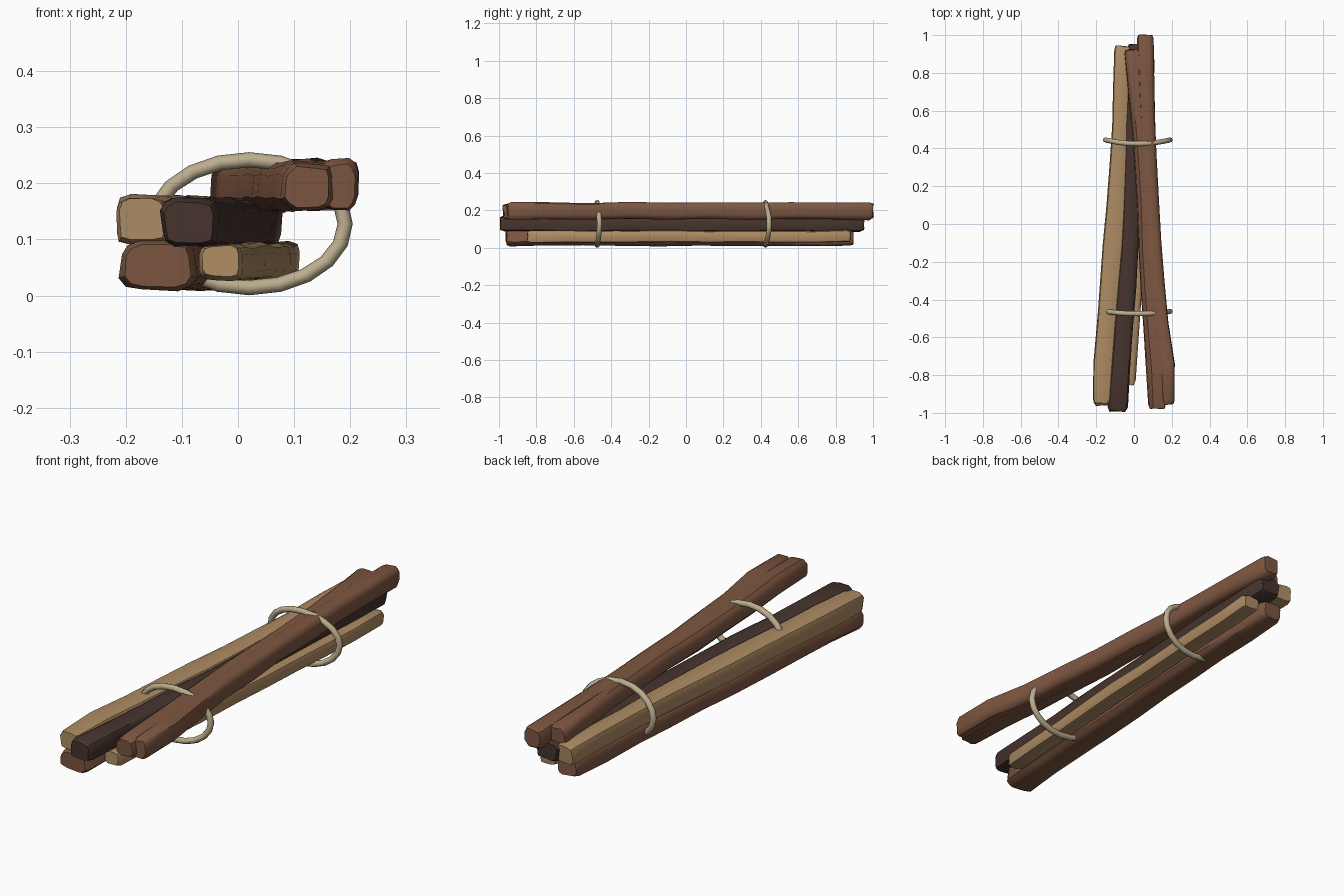
import bpy, bmesh, math, random

if "Cube" in bpy.data.objects:
    bpy.data.objects.remove(bpy.data.objects["Cube"])


def material(name, color):
    m = bpy.data.materials.new(name)
    m.use_nodes = True
    m.diffuse_color = (*color, 1)
    m.node_tree.nodes["Principled BSDF"].inputs["Base Color"].default_value = (*color, 1)
    return m


tan = material("tan wood", (0.42, 0.26, 0.125))
brown = material("brown wood", (0.21, 0.095, 0.053))
dark = material("dark wood", (0.062, 0.034, 0.027))
rope = material("rope", (0.5, 0.42, 0.27))


def finish(bm, name, mat, angle):
    bmesh.ops.recalc_face_normals(bm, faces=bm.faces)
    mesh = bpy.data.meshes.new(name)
    bm.to_mesh(mesh)
    bm.free()
    mesh.materials.append(mat)
    ob = bpy.data.objects.new(name, mesh)
    bpy.context.collection.objects.link(ob)
    bpy.ops.object.select_all(action='DESELECT')
    ob.select_set(True)
    bpy.context.view_layer.objects.active = ob
    bpy.ops.object.shade_smooth_by_angle(angle=math.radians(angle))
    return ob


def skin(bm, rings, closed=False):
    """Join rings of vertices with quads."""
    n = len(rings[0])
    pairs = list(zip(rings, rings[1:]))
    if closed:
        pairs.append((rings[-1], rings[0]))
    for a, b in pairs:
        for i in range(n):
            j = (i + 1) % n
            bm.faces.new((a[i], a[j], b[j], b[i]))


def boxy(v, power=0.55):
    return math.copysign(abs(v) ** power, v)


def stick(name, mat, stations, low, high, seed, sides=12, steps=9):
    """Knobbly stick through (y, left x, right x) stations between two heights."""
    rnd = random.Random(seed)
    ridge = [rnd.uniform(0.92, 1.03) for _ in range(sides)]

    def edges(y):
        for a, b in zip(stations, stations[1:]):
            if y <= b[0]:
                break
        t = (y - a[0]) / (b[0] - a[0])
        return a[1] + (b[1] - a[1]) * t, a[2] + (b[2] - a[2]) * t

    y0, y1 = stations[0][0], stations[-1][0]
    ys = [y0 + (y1 - y0) * k / steps for k in range(steps + 1)]
    ys = [y0, y0 + 0.02] + ys[1:-1] + [y1 - 0.02, y1]
    bm = bmesh.new()
    rings = []
    for k, y in enumerate(ys):
        x0, x1 = edges(y)
        tip = k in (0, len(ys) - 1)
        size = 0.86 if tip else rnd.uniform(0.98, 1.04)
        lift = rnd.uniform(-0.003, 0.003)
        ring = []
        for i in range(sides):
            a = math.tau * (i + 0.5) / sides
            r = 0.5 * size * ridge[i] * rnd.uniform(0.97, 1.03)
            ring.append(bm.verts.new((
                (x0 + x1) / 2 + boxy(math.cos(a)) * r * (x1 - x0),
                y + (rnd.uniform(-0.006, 0.006) if tip else 0),
                (low + high) / 2 + lift + boxy(math.sin(a)) * r * (high - low))))
        rings.append(ring)
    skin(bm, rings)
    bm.faces.new(rings[0])
    bm.faces.new(rings[-1])
    return finish(bm, name, mat, 38)


def binding(name, y, bulge, segments=20, sides=8, tube=0.0135):
    """Oval rope loop whose sides sway along the bundle."""
    bm = bmesh.new()
    rings = []
    for k in range(segments):
        a = math.tau * k / segments
        c, s = math.cos(a), math.sin(a)
        ring = []
        for i in range(sides):
            b = math.tau * i / sides
            out = tube * math.cos(b)
            ring.append(bm.verts.new((0.02 + (0.171 + out) * c,
                                      y + bulge * c * c + tube * math.sin(b),
                                      0.128 + (0.114 + out) * s)))
        rings.append(ring)
    skin(bm, rings, closed=True)
    return finish(bm, name, rope, 60)


# Upper sticks
stick("upper_tan_stick", tan,
      [(-0.95, -0.222, -0.122), (-0.75, -0.218, -0.11), (-0.5, -0.2, -0.085),
       (-0.1, -0.168, -0.055), (0.2, -0.14, -0.04), (0.5, -0.12, -0.03),
       (0.94, -0.108, -0.012)], 0.09, 0.178, 3)
stick("middle_dark_stick", dark,
      [(-0.99, -0.14, -0.035), (-0.5, -0.1, 0), (0, -0.07, 0.035),
       (0.5, -0.05, 0.06), (0.95, -0.035, 0.08)], 0.088, 0.172, 5)

# Split top stick: two strands grown together
stick("top_brown_stick_inner", brown,
      [(-0.975, 0.078, 0.17), (-0.75, 0.066, 0.17), (-0.5, 0.045, 0.14),
       (-0.25, 0.028, 0.11), (0.1, 0.017, 0.1), (0.4, 0, 0.08),
       (0.7, -0.03, 0.06), (0.92, -0.05, 0.035)], 0.152, 0.238, 8)
stick("top_brown_stick_outer", brown,
      [(-0.955, 0.15, 0.214), (-0.75, 0.14, 0.22), (-0.5, 0.1, 0.182),
       (-0.25, 0.07, 0.158), (0, 0.05, 0.142), (0.4, 0.035, 0.117),
       (0.7, 0.025, 0.11), (1, 0.015, 0.104)], 0.152, 0.242, 11)

# Lower sticks
stick("lower_brown_stick", brown,
      [(-0.96, -0.213, -0.072), (-0.5, -0.18, -0.05), (0, -0.145, -0.02),
       (0.5, -0.11, 0.005), (0.89, -0.09, 0.015)], 0.01, 0.1, 14)
stick("lower_tan_stick", tan,
      [(-0.85, -0.07, 0.008), (-0.4, -0.045, 0.04), (0, -0.02, 0.065),
       (0.5, 0.01, 0.095), (0.88, 0.025, 0.113)], 0.028, 0.093, 17)

# Rope bindings
binding("back_binding", 0.425, 0.02)
binding("front_binding", -0.475, 0.012)
